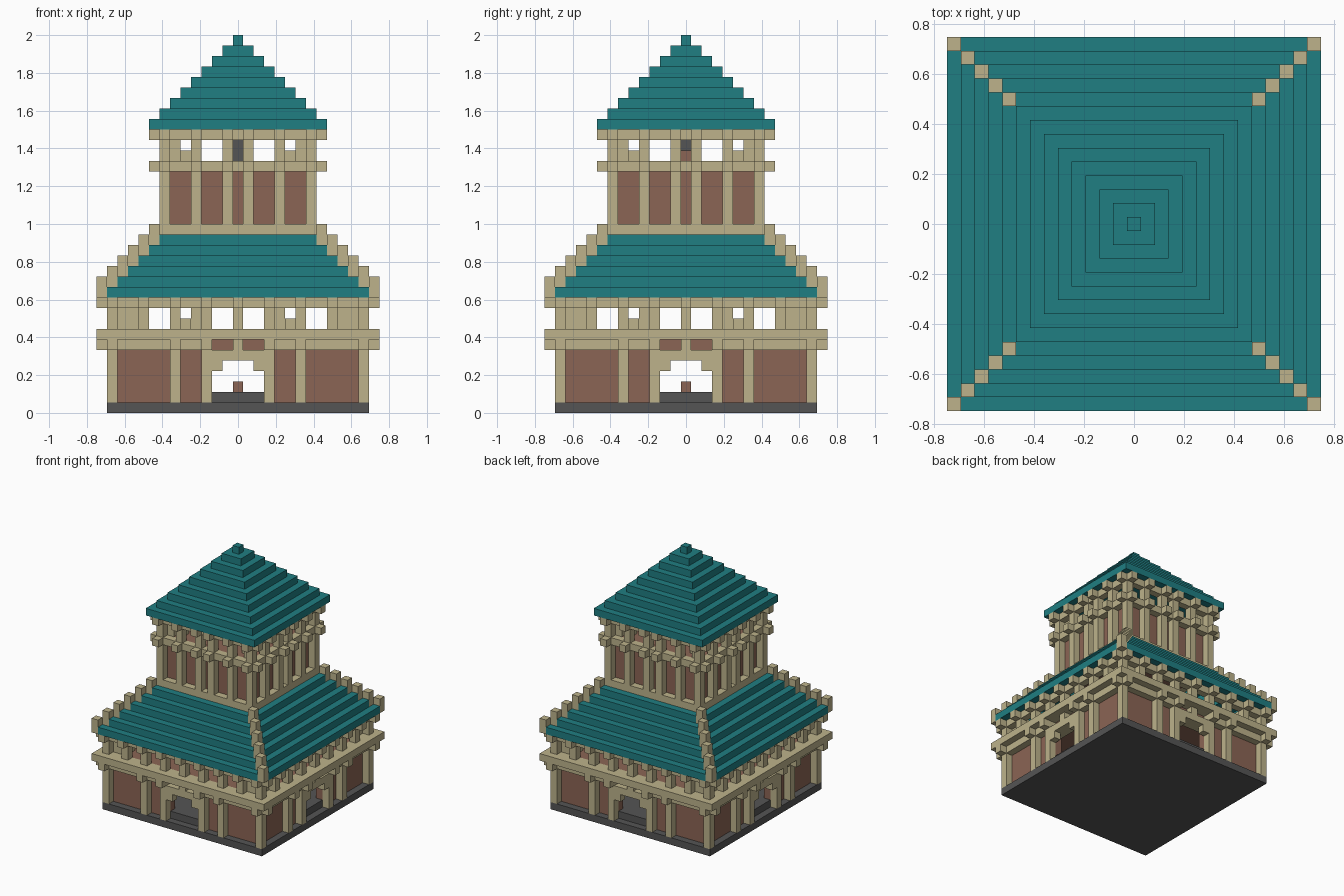
import bpy
import bmesh
from mathutils import Matrix, Vector

if "Cube" in bpy.data.objects:
    bpy.data.objects.remove(bpy.data.objects["Cube"], do_unlink=True)

U = 1 / 18  # block size


def material(name, colour):
    m = bpy.data.materials.new(name)
    m.use_nodes = True
    m.diffuse_color = (*colour, 1)
    m.node_tree.nodes["Principled BSDF"].inputs["Base Color"].default_value = (*colour, 1)
    return m


tan = material("sand timber", (0.51, 0.45, 0.26))
teal = material("teal tile", (0.014, 0.21, 0.225))
brown = material("brown plaster", (0.26, 0.13, 0.09))
gray = material("dark stone", (0.09, 0.09, 0.09))


def part(name, mat, boxes, sides=4):
    """Boxes are inclusive block ranges x, y, z, repeated around the tower."""
    bm = bmesh.new()
    for k in range(sides):
        turn = Matrix.Rotation(k * 1.5707963, 4, 'Z')
        for x0, x1, y0, y1, z0, z1 in boxes:
            size = Vector((x1 - x0 + 1, y1 - y0 + 1, z1 - z0 + 1)) * U
            mid = Vector((x0 + x1, y0 + y1, z0 + z1 + 1)) * U / 2
            bmesh.ops.create_cube(bm, size=1, matrix=turn @ Matrix.Translation(mid)
                                  @ Matrix.Diagonal((*size, 1)))
    mesh = bpy.data.meshes.new(name)
    bm.to_mesh(mesh)
    bm.free()
    mesh.materials.append(mat)
    ob = bpy.data.objects.new(name, mesh)
    bpy.context.collection.objects.link(ob)
    return ob


def strip(r, z0, z1):
    """One side of a square ring at distance r."""
    return (-r, r - 1, -r, -r, z0, z1)


def posts(cells, r, z0, z1):
    return [(s * c, s * c, -r, -r, z0, z1) for c in cells for s in ((-1, 1) if c else (1,))]


def slab(r, z):
    return (-r, r, -r, r, z, z)


# Stone base and raised inner floor
part("stone_base", gray, [slab(12, 0)], 1)
part("inner_floor", gray, [slab(10, 1), (-2, 2, -11, 11, 1, 1), (-11, 11, -2, 2, 1, 1)], 1)
part("centre_block", brown, [(0, 0, 0, 0, 2, 2)], 1)

# Lower walls with a doorway on each side
part("lower_walls", brown, [(-11, -3, -11, -11, 1, 6), (3, 10, -11, -11, 1, 6),
                            (-2, 2, -11, -11, 6, 6)])
part("lower_posts", tan, posts((3, 6), 12, 1, 5) + posts((12,), 12, 1, 6)[:1])
part("lower_beams", tan, [(-11, -3, -12, -12, 6, 6), (3, 11, -12, -12, 6, 6),
                          (0, 0, -12, -12, 6, 6)])
part("door_arches", tan, [(-2, 2, -12, -11, 5, 5)] + posts((2,), 12, 4, 4))

# Balcony
part("balcony_ledge", tan, [strip(13, 7, 7), strip(12, 7, 7)])
part("balcony_floor", brown, [slab(11, 7)], 1)
part("balcony_brackets", tan, posts((3, 6, 12), 13, 6, 6))
bays = (0, 3, 6, 9)
part("balcony_posts", tan, posts(bays, 12, 8, 9) + posts((12,), 12, 8, 9)[:1])
part("balcony_beam", tan, [strip(12, 10, 10)])
part("eave_stubs", tan, posts(bays + (12,), 13, 10, 10))
part("inner_corner_posts", tan, [(10, 11, -11, -10, 8, 10), (4, 4, -4, -4, 8, 12),
                                 (5, 5, -5, -5, 8, 8)])

# Lower roof: stepped rings with timber hips
part("lower_roof", teal, [(1 - r, r - 1, -r, -r, 24 - r, 24 - r) for r in range(8, 14)])
part("roof_hips", tan, [(r, r, -r, -r, 24 - r, 25 - r) for r in range(8, 14)])

# Upper storey
part("upper_sill", tan, [strip(7, 17, 17)])
part("upper_floor", brown, [slab(6, 17)], 1)
part("upper_walls", brown, [strip(6, 18, 22)])
part("upper_posts", tan, posts((1, 4), 7, 18, 22) + posts((7,), 7, 18, 22)[:1])
part("upper_rail", tan, [strip(7, 23, 23)])
part("belfry_floor", brown, [slab(6, 23)], 1)
part("belfry_posts", tan, posts((1, 4), 7, 24, 25) + posts((7,), 7, 24, 25)[:1])
part("belfry_corner_braces", tan, [(6, 6, -6, -6, 24, 26), (5, 5, -5, -5, 24, 24)])
part("belfry_beam", tan, [strip(7, 26, 26)])
part("belfry_stubs", tan, posts((1, 4, 7), 8, 23, 23) + posts((1, 4, 7), 8, 26, 26))

# Hanging bell
part("bell", gray, [(0, 0, 0, 0, 24, 26)], 1)
part("bell_sides", brown, [(-1, -1, 0, 0, 24, 24), (1, 1, 0, 0, 24, 24)], 1)

# Stepped pyramid roof
part("upper_roof", teal, [slab(r, 35 - r) for r in range(9)], 1)
